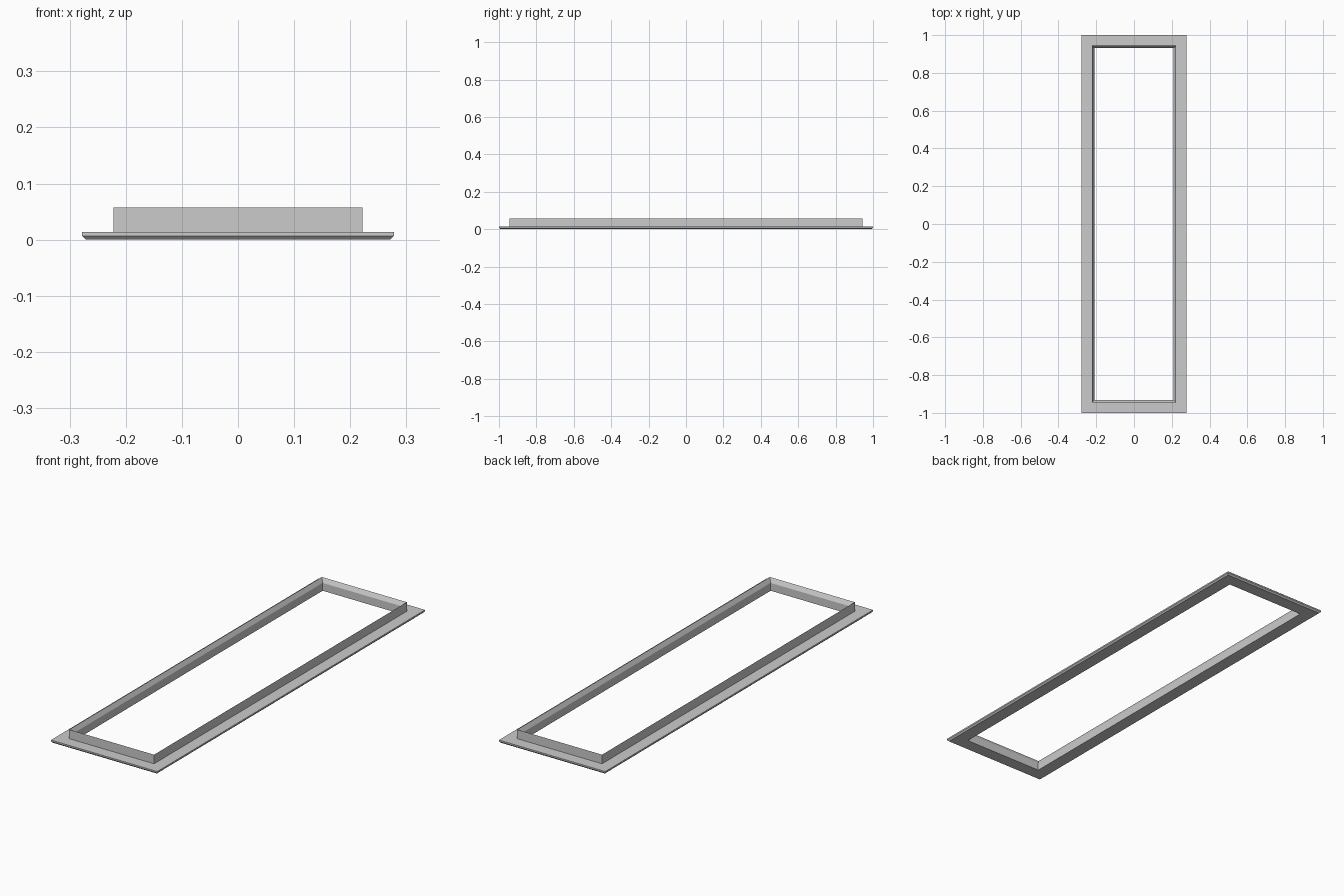
import bpy
import bmesh

# Remove the default cube
cube = bpy.data.objects.get("Cube")
if cube:
    bpy.data.objects.remove(cube, do_unlink=True)

# Material
grey = bpy.data.materials.new("plain_grey")
grey.use_nodes = True
colour = (0.6, 0.6, 0.6, 1)
grey.diffuse_color = colour
grey.node_tree.nodes["Principled BSDF"].inputs["Base Color"].default_value = colour

# Half size of the outer rectangle
HALF_X, HALF_Y = 0.278, 1.0

# Cross-section as (inset from outer edge, height)
PROFILE = [
    (0.007, 0.0),     # underside, outer edge
    (0.0, 0.007),     # chamfered rim
    (0.0, 0.014),     # flange top, outer edge
    (0.056, 0.014),   # foot of the collar
    (0.056, 0.057),   # sharp collar crest
    (0.068, 0.037),   # foot of the inner bevel
    (0.068, 0.0),     # underside, inner edge
]


def sweep_rectangle(name, profile, material):
    """Sweep a closed cross-section round a mitred rectangle."""
    bm = bmesh.new()
    rings = []
    for sx, sy in ((-1, -1), (1, -1), (1, 1), (-1, 1)):
        rings.append([bm.verts.new((sx * (HALF_X - d), sy * (HALF_Y - d), z))
                      for d, z in profile])
    n = len(profile)
    for c in range(4):
        a, b = rings[c], rings[(c + 1) % 4]
        for i in range(n):
            j = (i + 1) % n
            bm.faces.new((a[i], b[i], b[j], a[j]))
    bmesh.ops.recalc_face_normals(bm, faces=bm.faces)
    mesh = bpy.data.meshes.new(name)
    bm.to_mesh(mesh)
    bm.free()
    mesh.materials.append(material)
    obj = bpy.data.objects.new(name, mesh)
    bpy.context.collection.objects.link(obj)
    return obj


# Flanged frame with raised collar
sweep_rectangle("flanged_frame", PROFILE, grey)
